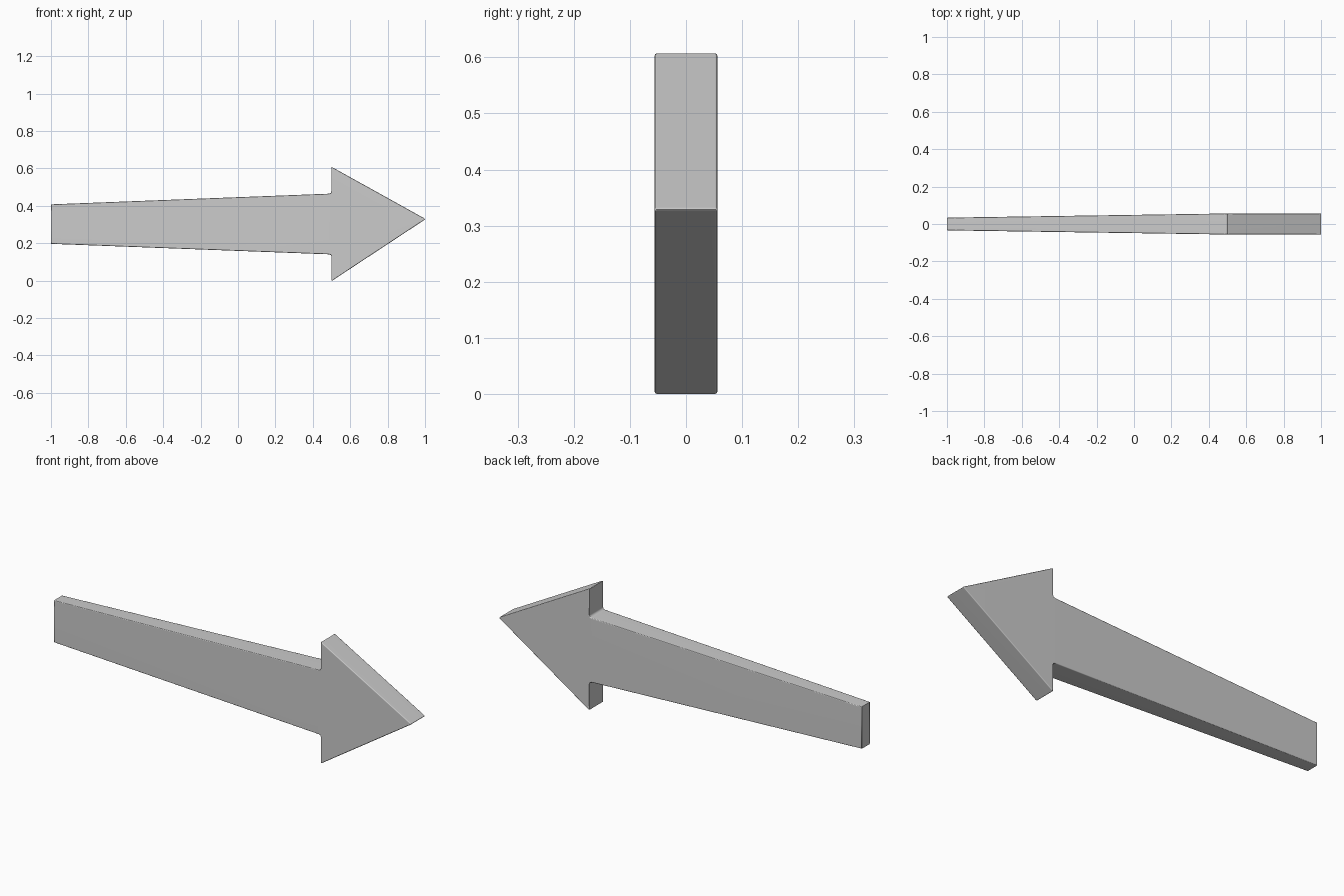
import bpy, bmesh

if "Cube" in bpy.data.objects:
    bpy.data.objects.remove(bpy.data.objects["Cube"])

# Arrow outline in x-z, clockwise from the tail's upper corner
outline = [(-1, 0.408), (0.485, 0.465), (0.495, 0.468), (0.499, 0.477), (0.499, 0.607),
           (0.505, 0.606), (0.997, 0.333), (1.0, 0.329), (0.997, 0.325), (0.505, 0.001),
           (0.499, 0.0), (0.499, 0.13), (0.495, 0.138), (0.485, 0.141), (-1, 0.197)]


def half_depth(x):
    # Shaft thins toward the tail, head keeps full depth
    t = min(1, (x + 1) / 1.485)
    return 0.034 + 0.022 * t


bm = bmesh.new()
front = [bm.verts.new((x, -half_depth(x), z)) for x, z in outline]
back = [bm.verts.new((x, half_depth(x), z)) for x, z in outline]
n = len(outline)

# Shaft and head faces on both sides, then the rim
for ring in (front, back):
    bm.faces.new([ring[0], ring[1], ring[13], ring[14]])
    bm.faces.new(ring[1:14])
for i in range(n):
    j = (i + 1) % n
    bm.faces.new([front[i], front[j], back[j], back[i]])
bmesh.ops.recalc_face_normals(bm, faces=bm.faces)

# Fine bevel along the front and back rims
rims = [e for e in bm.edges if e.verts[0].co.y * e.verts[1].co.y > 0
        and e.calc_face_angle(0) > 0.5]
bmesh.ops.bevel(bm, geom=rims, offset=0.004, segments=2, profile=0.5,
                affect='EDGES', clamp_overlap=True)

mesh = bpy.data.meshes.new("arrow")
bm.to_mesh(mesh)
bm.free()
arrow = bpy.data.objects.new("arrow", mesh)
bpy.context.collection.objects.link(arrow)

# Smooth shading with flat-looking large faces
bpy.context.view_layer.objects.active = arrow
arrow.select_set(True)
bpy.ops.object.shade_smooth_by_angle(angle=0.8)
arrow.modifiers.new("weighted", 'WEIGHTED_NORMAL').keep_sharp = True
